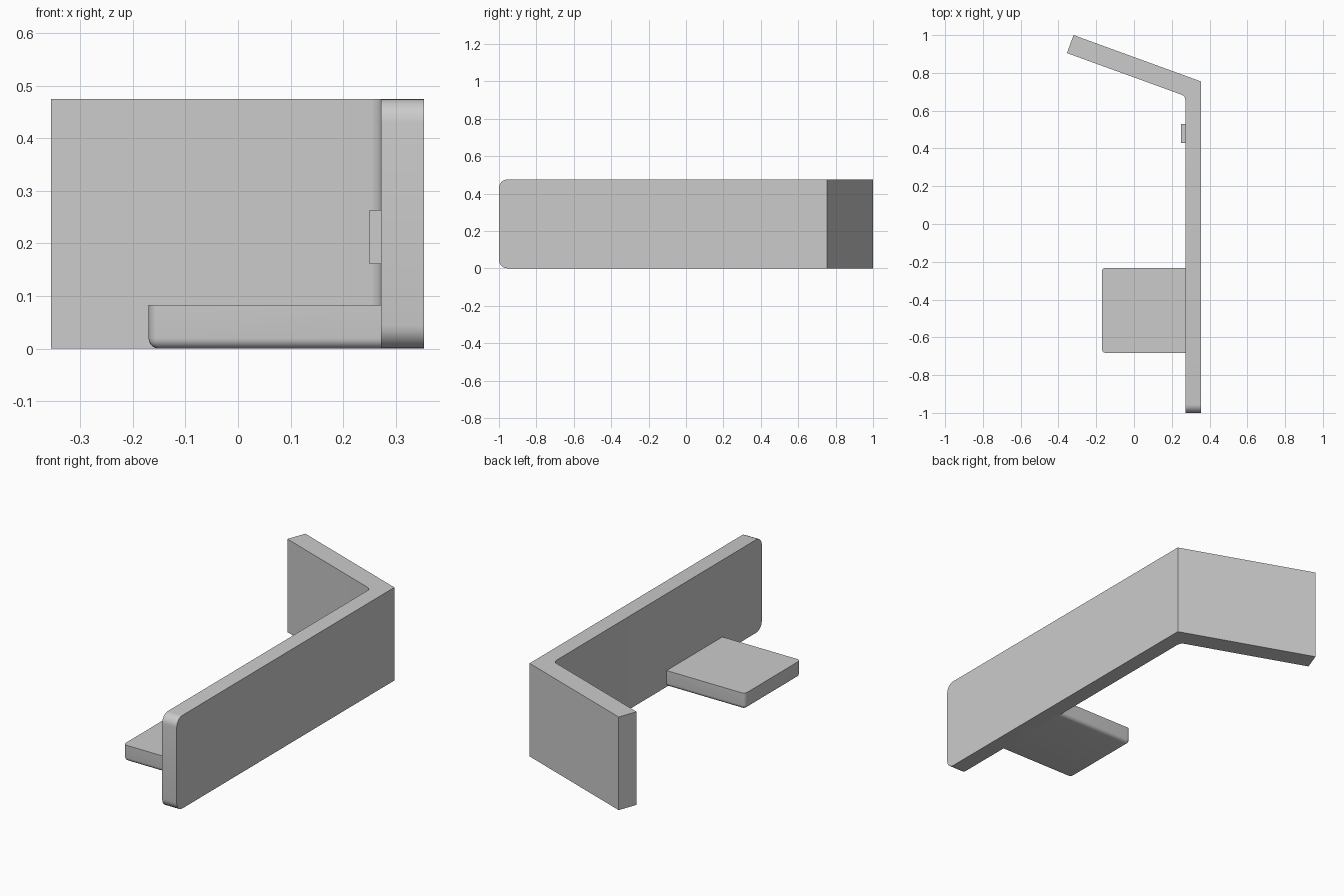
import bpy, bmesh

cube = bpy.data.objects.get("Cube")
if cube:
    bpy.data.objects.remove(cube, do_unlink=True)

grey = bpy.data.materials.new("plain grey")
grey.use_nodes = True
colour = (0.6, 0.6, 0.6, 1)
grey.diffuse_color = colour
grey.node_tree.nodes["Principled BSDF"].inputs["Base Color"].default_value = colour


def prism(name, plan, z0, z1, radius=0, rounded=None):
    """Extrude a plan outline upwards and round the edges picked by a rule."""
    bm = bmesh.new()
    base = bm.faces.new([bm.verts.new((x, y, z0)) for x, y in plan])
    top = bmesh.ops.extrude_face_region(bm, geom=[base])["geom"]
    for v in top:
        if isinstance(v, bmesh.types.BMVert):
            v.co.z = z1
    bmesh.ops.recalc_face_normals(bm, faces=bm.faces)
    if rounded:
        edges = [e for e in bm.edges if rounded(*[v.co for v in e.verts])]
        bmesh.ops.bevel(bm, geom=edges, offset=radius, segments=6,
                        profile=0.5, affect='EDGES')
    mesh = bpy.data.meshes.new(name)
    bm.to_mesh(mesh)
    bm.free()
    mesh.materials.append(grey)
    obj = bpy.data.objects.new(name, mesh)
    bpy.context.collection.objects.link(obj)
    bpy.ops.object.select_all(action='DESELECT')
    obj.select_set(True)
    bpy.context.view_layer.objects.active = obj
    bpy.ops.object.shade_smooth_by_angle(angle=0.6)
    return obj


def rect(x0, x1, y0, y1):
    return [(x0, y0), (x1, y0), (x1, y1), (x0, y1)]


INNER, OUTER, HEIGHT = 0.272, 0.354, 0.475

# Long wall with the angled wing and a filleted inside corner
wall_plan = [(INNER, -1), (OUTER, -1), (OUTER, 0.755), (-0.32, 1),
             (-0.355, 0.905), (0.253, 0.684), (0.262, 0.679),
             (0.269, 0.67), (INNER, 0.655)]
prism("wall", wall_plan, 0, HEIGHT, 0.045,
      lambda a, b: a.y < -0.99 and b.y < -0.99 and abs(a.z - b.z) < 0.01)


# Shelf with rounded underside and free corners
def shelf_edge(a, b):
    upright = abs(a.z - b.z) > 0.01 and a.x < 0
    underside = a.z < 0.01 and b.z < 0.01 and min(a.x, b.x) < 0
    return upright or underside


prism("shelf", rect(-0.17, INNER + 0.01, -0.682, -0.232), 0, 0.083, 0.02, shelf_edge)

# Small plate on the inside of the wall
prism("wall_plate", rect(0.25, INNER + 0.01, 0.43, 0.53), 0.161, 0.264)
